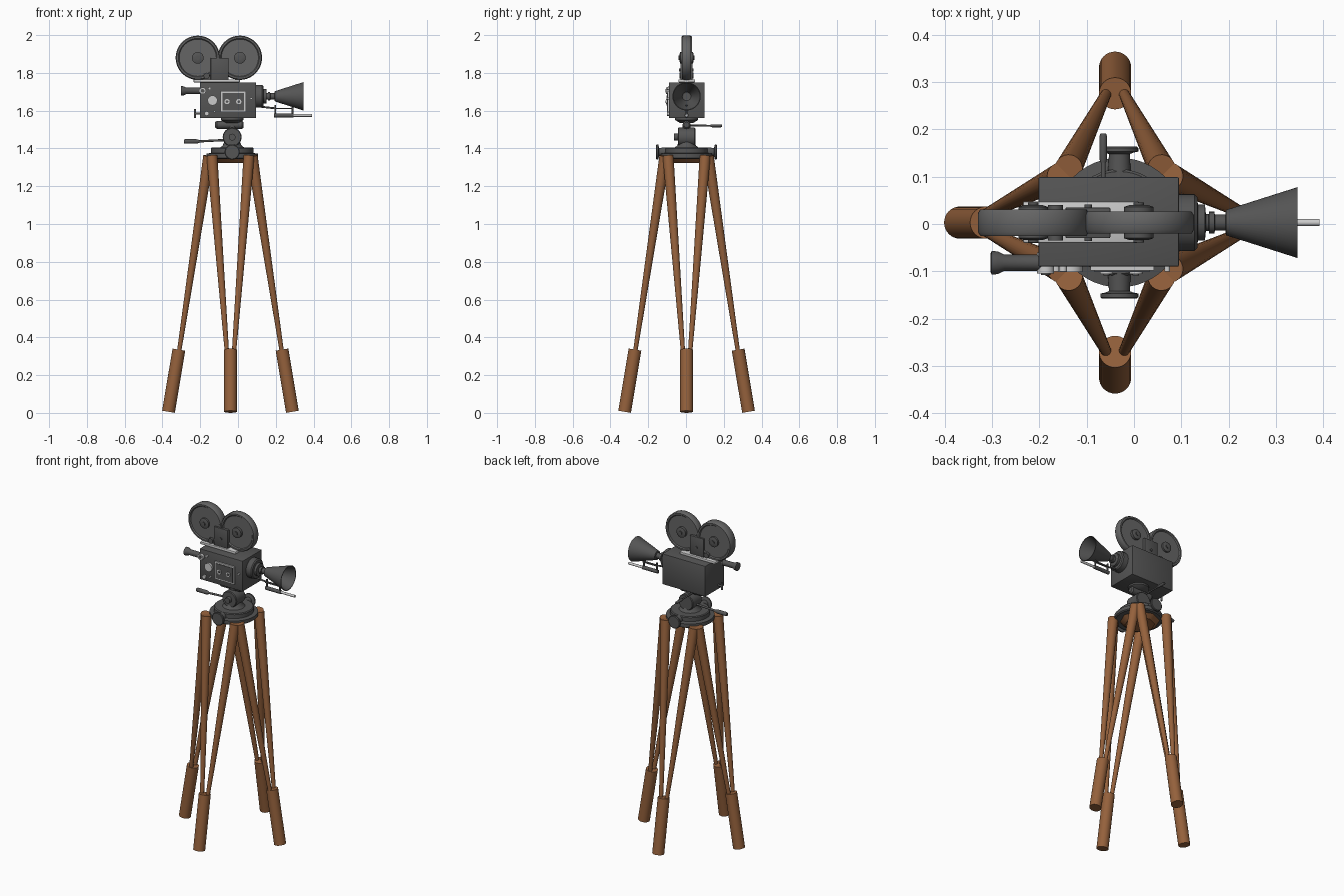
import bpy, bmesh, math
from mathutils import Vector, Matrix

if "Cube" in bpy.data.objects:
    bpy.data.objects.remove(bpy.data.objects["Cube"])


def material(name, rgb):
    m = bpy.data.materials.new(name)
    m.diffuse_color = (*rgb, 1)
    m.use_nodes = True
    m.node_tree.nodes["Principled BSDF"].inputs["Base Color"].default_value = m.diffuse_color
    return m


WOOD = material("wood", (0.30, 0.12, 0.045))
DARK = material("dark_metal", (0.09, 0.09, 0.09))
REEL = material("reel_metal", (0.13, 0.13, 0.13))
LIGHT = material("light_metal", (0.6, 0.6, 0.58))


def finish(bm, name, mat, smooth=True):
    bmesh.ops.recalc_face_normals(bm, faces=bm.faces)
    me = bpy.data.meshes.new(name)
    bm.to_mesh(me)
    bm.free()
    ob = bpy.data.objects.new(name, me)
    bpy.context.collection.objects.link(ob)
    me.materials.append(mat)
    if smooth:
        bpy.ops.object.select_all(action='DESELECT')
        ob.select_set(True)
        bpy.context.view_layer.objects.active = ob
        bpy.ops.object.shade_smooth_by_angle(angle=math.radians(35))
    return ob


def box(name, x, y, z, mat=DARK, bevel=0.0):
    bm = bmesh.new()
    bmesh.ops.create_cube(bm, size=1)
    for v in bm.verts:
        v.co = Vector(a[0] + (c + 0.5) * (a[1] - a[0]) for a, c in zip((x, y, z), v.co))
    if bevel:
        bmesh.ops.bevel(bm, geom=bm.edges[:], offset=bevel, segments=2, affect='EDGES', profile=0.5)
    return finish(bm, name, mat, bevel > 0)


def rod(name, a, b, r1, r2=None, mat=DARK, seg=24):
    a, b = Vector(a), Vector(b)
    bm = bmesh.new()
    bmesh.ops.create_cone(bm, cap_ends=True, segments=seg, radius1=r1,
                          radius2=r1 if r2 is None else r2, depth=(b - a).length)
    rot = (b - a).to_track_quat('Z', 'Y').to_matrix().to_4x4()
    bm.transform(Matrix.Translation((a + b) / 2) @ rot)
    return finish(bm, name, mat)


def lathe(name, profile, origin, axis, mat=DARK, seg=40, closed=False):
    """Revolve (radius, distance) points around an axis through the origin."""
    bm = bmesh.new()
    rings = [[bm.verts.new((r * math.cos(2 * math.pi * i / seg), r * math.sin(2 * math.pi * i / seg), t))
              for i in range(seg)] for r, t in profile]
    pairs = list(zip(rings, rings[1:]))
    if closed:
        pairs.append((rings[-1], rings[0]))
    else:
        bm.faces.new(rings[0])
        bm.faces.new(rings[-1])
    for p, q in pairs:
        for i in range(seg):
            j = (i + 1) % seg
            bm.faces.new((p[i], p[j], q[j], q[i]))
    rot = Vector(axis).to_track_quat('Z', 'Y').to_matrix().to_4x4()
    bm.transform(Matrix.Translation(origin) @ rot)
    return finish(bm, name, mat)


X, Y, Z = (1, 0, 0), (0, 1, 0), (0, 0, 1)
CX, CY = -0.04, 0.003

# Four tripod legs: a lower tube and two tapered struts spreading to the crown
for i, n in enumerate(("right", "back", "left", "front")):
    turn = Matrix.Rotation(i * math.pi / 2, 3, 'Z')

    def leg(x, y, z):
        return turn @ Vector((x, y, z)) + Vector((CX, CY, 0))
    rod(n + "_lower_leg", leg(0.328, 0, 0.006), leg(0.273, 0, 0.335), 0.034, mat=WOOD, seg=32)
    for s, side in ((-1, "a"), (1, "b")):
        rod(f"{n}_leg_strut_{side}", leg(0.274, s * 0.018, 0.31), leg(0.115, s * 0.098, 1.36),
            0.011, 0.029, WOOD)
rod("crown_block", (CX, CY, 1.322), (CX, CY, 1.355), 0.085, 0.125, WOOD, 8)

# Crown discs and clamp knobs
HX = -0.031
lathe("crown_disc", [(0.13, 1.345), (0.137, 1.35), (0.137, 1.372), (0.113, 1.376),
                     (0.113, 1.4), (0.108, 1.405)], (HX, CY, 0), Z, seg=48)
for s, n in ((-1, "front"), (1, "back")):
    lathe(n + "_clamp_knob", [(0.025, 0.09), (0.022, 0.145), (0.03, 0.148), (0.04, 0.15),
                              (0.04, 0.158), (0.036, 0.161)], (HX, CY, 1.381), (0, s, 0))

# Tilt head
lathe("head_pedestal", [(0.07, 1.4), (0.05, 1.415), (0.04, 1.44), (0.03, 1.47)], (HX, CY, 0), Z)
lathe("tilt_drum", [(0.046, -0.046), (0.05, -0.042), (0.05, 0.042), (0.046, 0.046)], (HX, CY, 1.46), Y)
rod("tilt_bolt", (HX, -0.063, 1.46), (HX, -0.04, 1.46), 0.018)
rod("head_neck", (HX, CY, 1.48), (HX, CY, 1.53), 0.022)
lathe("tilt_arm", [(0.013, -0.122), (0.021, -0.112), (0.021, 0.022), (0.014, 0.03)], (0, CY, 1.525), X)
lathe("camera_mount", [(0.035, 1.535), (0.06, 1.55), (0.06, 1.562)], (HX, CY, 0), Z)

# Pan and tilt handles
rod("pan_handle_rod", (-0.215, CY, 1.437), (-0.06, CY, 1.445), 0.006)
lathe("pan_handle_grip", [(0.009, -0.287), (0.012, -0.28), (0.012, -0.22), (0.008, -0.205)], (0, CY, 1.437), X)
rod("tilt_handle_rod", (-0.065, 0.0, 1.522), (-0.065, 0.14, 1.52), 0.005)
lathe("tilt_handle_grip", [(0.006, 0.13), (0.008, 0.138), (0.008, 0.185), (0.006, 0.191)], (-0.065, 0, 1.52), Y)

# Camera body and magazine base
box("camera_body", (-0.202, 0.095), (-0.09, 0.099), (1.56, 1.75), bevel=0.003)
box("magazine_plate", (-0.235, 0.01), (-0.04, 0.048), (1.75, 1.766), LIGHT, 0.004)
box("magazine_block", (-0.145, -0.05), (-0.03, 0.035), (1.76, 1.88), bevel=0.003)
rod("magazine_latch", (-0.097, -0.036, 1.815), (-0.097, 0.041, 1.815), 0.008)
rod("film_roller", (-0.166, -0.035, 1.785), (-0.166, 0.04, 1.785), 0.016)
box("roller_bracket", (-0.185, -0.13), (-0.02, 0.025), (1.76, 1.8))

# Film reels with hubs on both faces
for n, x, w in (("rear", -0.213, 0.028), ("front", 0.010, 0.023)):
    lathe(n + "_reel", [(0.098, -w + 0.006), (0.103, -w), (0.112, -w), (0.117, -w + 0.008),
                        (0.117, w - 0.008), (0.112, w), (0.103, w), (0.098, w - 0.006)],
          (x, CY, 1.88), Y, REEL, 64)
    lathe(n + "_reel_hub", [(0.02, -0.037), (0.031, -0.033), (0.031, 0.033), (0.02, 0.037)], (x, CY, 1.88), Y)
    rod(n + "_reel_axle", (x, CY - 0.042, 1.88), (x, CY + 0.042, 1.88), 0.011)

# Lens and hollow hood
LZ = 1.676
lathe("lens_mount", [(0.06, 0.09), (0.06, 0.128), (0.054, 0.134), (0.038, 0.135), (0.038, 0.15),
                     (0.018, 0.152), (0.018, 0.158), (0.023, 0.159), (0.023, 0.17), (0.017, 0.171),
                     (0.017, 0.2)], (0, CY, LZ), X)
lathe("lens_hood", [(0.017, 0.193), (0.027, 0.195), (0.075, 0.346), (0.071, 0.346),
                    (0.023, 0.203), (0.017, 0.2)], (0, CY, LZ), X, seg=48, closed=True)

# Hood support rail
rod("support_rail", (0.19, CY, 1.575), (0.392, CY, 1.575), 0.0075, mat=LIGHT)
rod("rail_sleeve", (0.19, CY, 1.575), (0.295, CY, 1.575), 0.011)
rod("rail_cross_bar", (0.11, CY, 1.622), (0.2, CY, 1.612), 0.005)
box("rail_bridge", (0.19, 0.295), (CY - 0.006, CY + 0.006), (1.608, 1.615))
for x, n in ((0.197, "rear"), (0.288, "front")):
    rod(n + "_rail_post", (x, CY, 1.575), (x, CY, 1.63), 0.005)

# Viewfinder
lathe("viewfinder", [(0.02, -0.303), (0.025, -0.301), (0.024, -0.288), (0.017, -0.274),
                     (0.017, -0.19)], (0, -0.082, 1.705), X)
rod("viewfinder_joint", (-0.187, -0.105, 1.705), (-0.187, -0.06, 1.705), 0.018, mat=LIGHT)
rod("viewfinder_joint_cap", (-0.187, -0.108, 1.705), (-0.187, -0.09, 1.705), 0.01)

# Side panel, dials and screws on the operator side
box("door_frame", (-0.092, 0.042), (-0.098, -0.08), (1.593, 1.703), LIGHT)
box("door_panel", (-0.083, 0.033), (-0.101, -0.08), (1.602, 1.694))
for x, n in ((-0.058, "left"), (0.004, "right")):
    rod(n + "_door_dial", (x, -0.106, 1.648), (x, -0.09, 1.648), 0.014, mat=LIGHT)
    rod(n + "_door_dial_cap", (x, -0.109, 1.648), (x, -0.09, 1.648), 0.007)
rod("counter_dial", (-0.135, -0.102, 1.654), (-0.135, -0.08, 1.654), 0.026, mat=LIGHT)
for i, (x, z, r) in enumerate(((-0.166, 1.585, 0.012), (-0.15, 1.718, 0.008),
                               (0.07, 1.665, 0.006), (-0.125, 1.595, 0.006))):
    rod(f"side_knob_{i + 1}", (x, -0.1, z), (x, -0.08, z), r, mat=LIGHT)

# Rear crank
rod("crank_shaft", (-0.228, -0.03, 1.585), (-0.19, -0.03, 1.585), 0.006)
rod("crank_bar", (-0.228, -0.03, 1.562), (-0.228, -0.03, 1.608), 0.006)
